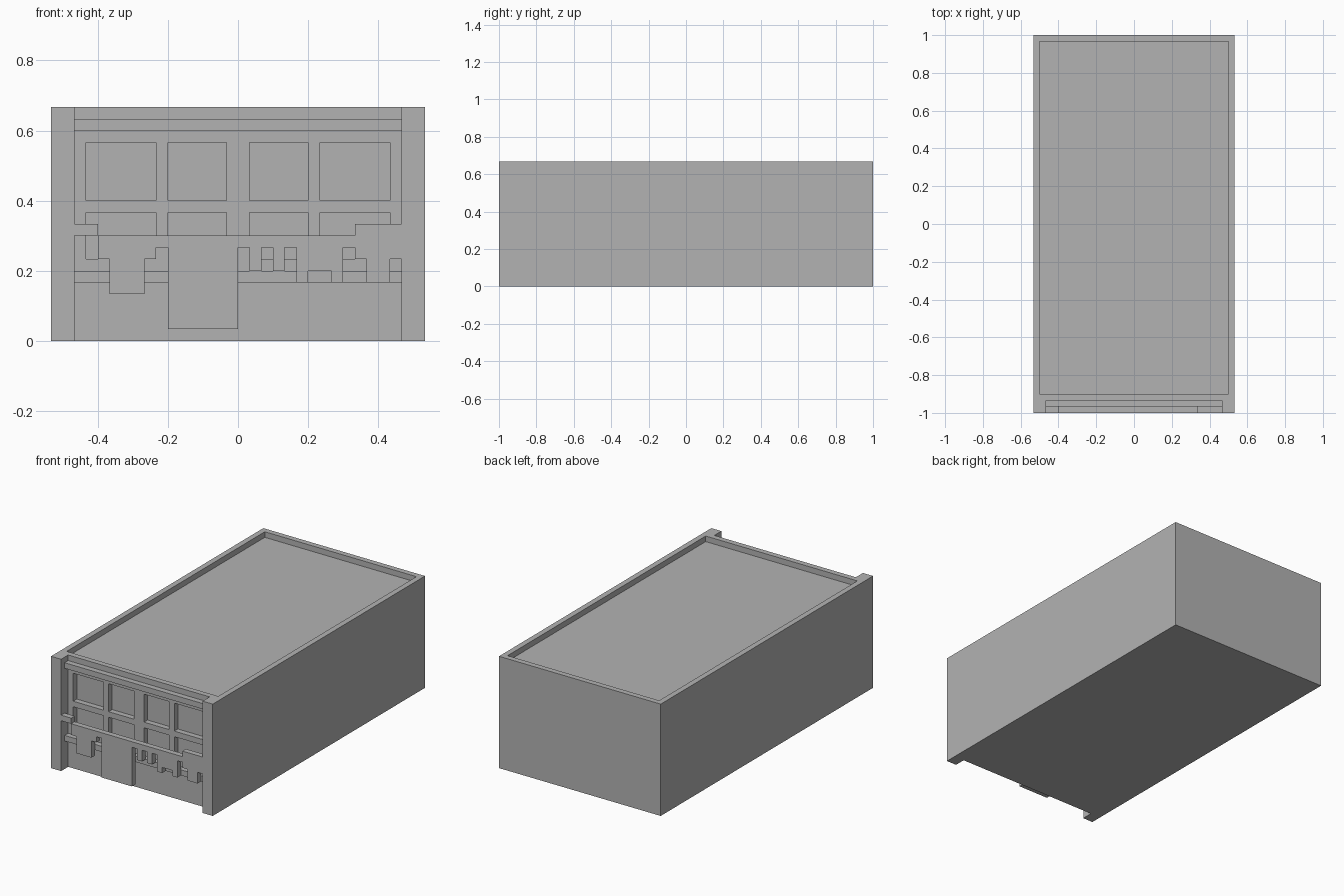
import bpy
import bmesh
from mathutils import Vector

U = 1 / 30  # building module

cube = bpy.data.objects.get("Cube")
if cube:
    bpy.data.objects.remove(cube, do_unlink=True)

grey = bpy.data.materials.new("plain_grey")
grey.use_nodes = True
grey.diffuse_color = (0.45, 0.45, 0.45, 1)
grey.node_tree.nodes["Principled BSDF"].inputs["Base Color"].default_value = grey.diffuse_color


def finish(name, bm):
    """Turn a bmesh into a grey object."""
    bmesh.ops.recalc_face_normals(bm, faces=bm.faces)
    mesh = bpy.data.meshes.new(name)
    bm.to_mesh(mesh)
    bm.free()
    mesh.materials.append(grey)
    obj = bpy.data.objects.new(name, mesh)
    bpy.context.scene.collection.objects.link(obj)
    return obj


def box(name, x, y, z):
    """Box from (low, high) pairs in modules."""
    bm = bmesh.new()
    bmesh.ops.create_cube(bm, size=1)
    spans = (x, y, z)
    for v in bm.verts:
        v.co = Vector([(s[0] if c < 0 else s[1]) * U for c, s in zip(v.co, spans)])
    return finish(name, bm)


def cut(target, *spans):
    """Subtract a box from the target and discard the cutter."""
    cutter = box("cutter", *spans)
    cutter.hide_render = True
    mod = target.modifiers.new("cut", "BOOLEAN")
    mod.operation = "DIFFERENCE"
    mod.solver = "EXACT"
    mod.object = cutter
    bpy.context.view_layer.objects.active = target
    bpy.ops.object.modifier_apply(modifier=mod.name)
    bpy.data.objects.remove(cutter, do_unlink=True)


# Building shell with sunken roof and a facade set back between corner pillars
shell = box("building_shell", (-16, 16), (-30, 30), (0, 20))
cut(shell, (-15, 15), (-27, 29), (19, 22))
cut(shell, (-14, 14), (-33, -28), (-2, 22))

# Two rows of recessed windows
for x in ((-13, -7), (-6, -1), (1, 6), (7, 13)):
    for z in ((7, 11), (12, 17)):
        cut(shell, x, (-29, -27), z)

# Horizontal mouldings across the facade
box("cornice", (-14, 14), (-29, -28), (18, 19))
box("sill_band", (-14, 14), (-29, -28), (5, 6))

# Hanging screen: each column gives its right edge and its lower end
columns = [(-11, 7), (-8, 4), (-7, 7), (-6, 8), (0, 1), (1, 8), (2, 6), (3, 8), (4, 6),
           (5, 8), (6, 5), (8, 6), (9, 5), (10, 8), (11, 7), (13, 5), (14, 7)]
outline = []
left = -12
for right, low in columns:
    outline += [(left, low), (right, low)]
    left = right
outline += [(14, 10), (10, 10), (10, 9), (-12, 9)]
bm = bmesh.new()
face = bm.faces.new([bm.verts.new((x * U, -30 * U, z * U)) for x, z in outline])
side = bmesh.ops.extrude_face_region(bm, geom=[face])["geom"]
bmesh.ops.translate(bm, vec=(0, U, 0), verts=[g for g in side if isinstance(g, bmesh.types.BMVert)])
finish("hanging_screen", bm)

# Short bracket joining the screen to the right pillar
box("screen_bracket", (-14, -12), (-30, -29), (9, 10))
